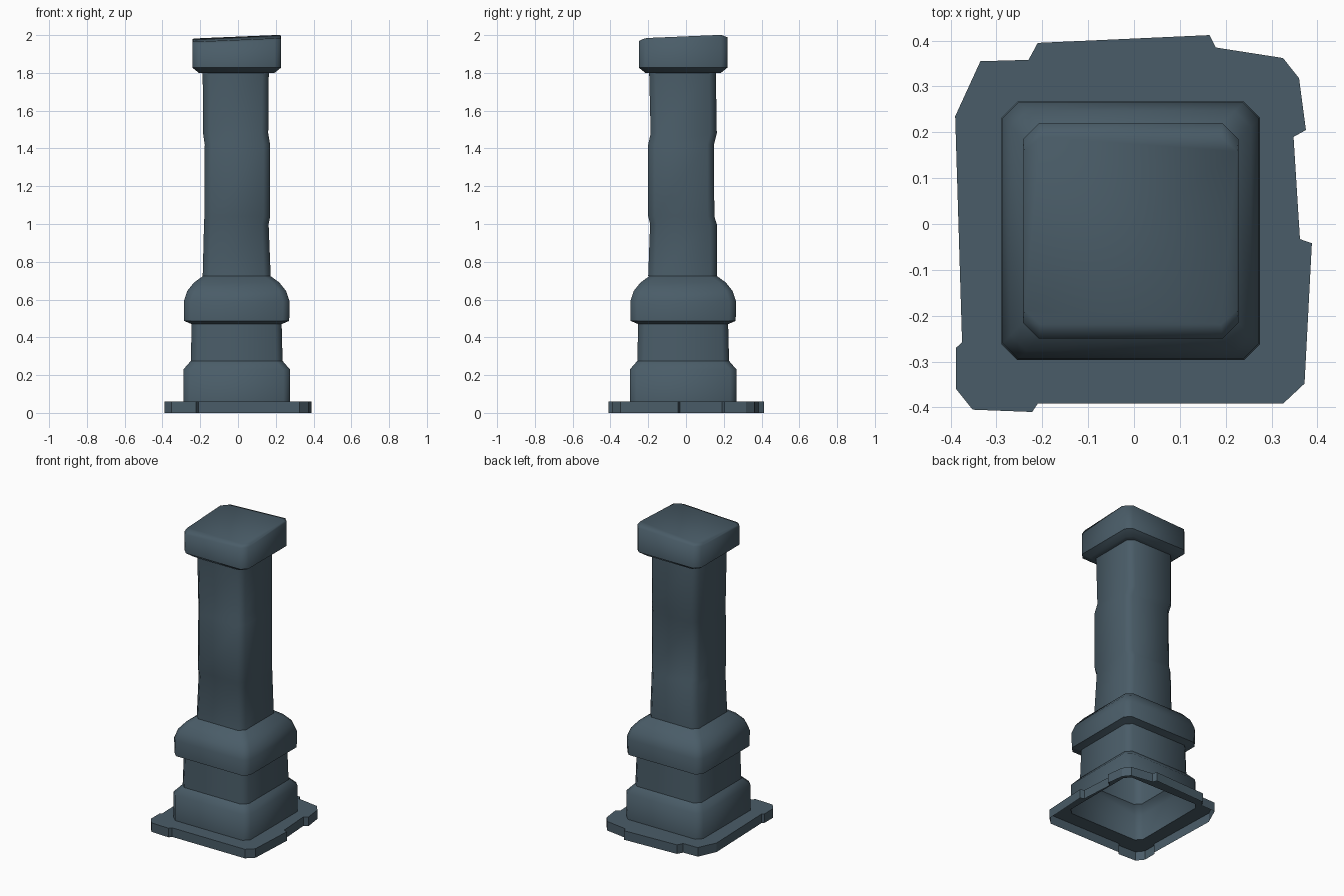
import bpy
import bmesh
from math import radians
from mathutils import Vector

default_cube = bpy.data.objects.get("Cube")
if default_cube:
    bpy.data.objects.remove(default_cube, do_unlink=True)

# Shared stone colour
STONE_COLOUR = (0.068, 0.108, 0.138, 1.0)
stone = bpy.data.materials.new("blue_grey_stone")
stone.use_nodes = True
stone.diffuse_color = STONE_COLOUR
shader = stone.node_tree.nodes["Principled BSDF"]
shader.inputs["Base Color"].default_value = STONE_COLOUR
shader.inputs["Roughness"].default_value = 0.8

CENTRE = Vector((-0.007, -0.015))
CHAMFER = 0.035


def octagon(x_min, x_max, y_min, y_max, chamfer=CHAMFER):
    """Square with cut corners, counter-clockwise."""
    c = chamfer
    return [(x_min + c, y_min), (x_max - c, y_min), (x_max, y_min + c), (x_max, y_max - c),
            (x_max - c, y_max), (x_min + c, y_max), (x_min, y_max - c), (x_min, y_min + c)]


def square(half):
    """Cut-cornered square about the pillar's axis."""
    return octagon(CENTRE.x - half, CENTRE.x + half, CENTRE.y - half, CENTRE.y + half)


def finish(name, bm, angle):
    mesh = bpy.data.meshes.new(name)
    bm.to_mesh(mesh)
    bm.free()
    mesh.materials.append(stone)
    obj = bpy.data.objects.new(name, mesh)
    bpy.context.collection.objects.link(obj)
    bpy.ops.object.select_all(action="DESELECT")
    obj.select_set(True)
    bpy.context.view_layer.objects.active = obj
    if angle:
        bpy.ops.object.shade_smooth_by_angle(angle=radians(angle))
    return obj


def loft(name, rings, angle=50, capped=False):
    """Skin a stack of rings, each a list of 3D points."""
    bm = bmesh.new()
    loops = [[bm.verts.new(p) for p in ring] for ring in rings]
    for low, high in zip(loops, loops[1:]):
        for i in range(len(low)):
            j = (i + 1) % len(low)
            bm.faces.new((low[i], low[j], high[j], high[i]))
    if capped:
        bm.faces.new(loops[-1])
    return finish(name, bm, angle)


def level(outline, z):
    return [(x, y, z) for x, y in outline]


def profile(*steps):
    """Rings from (height, half width) steps."""
    return [level(square(half), z) for z, half in steps]


# Chipped paving slab, open underneath
SLAB_TOP = 0.06
slab_outline = [
    (-0.39, 0.235), (-0.375, -0.258), (-0.388, -0.27), (-0.388, -0.36), (-0.352, -0.405),
    (-0.222, -0.41), (-0.21, -0.392), (0.325, -0.392), (0.372, -0.348), (0.388, -0.042),
    (0.362, -0.033), (0.348, 0.19), (0.375, 0.205), (0.36, 0.318), (0.325, 0.362),
    (0.178, 0.385), (0.165, 0.412), (-0.21, 0.395), (-0.23, 0.358), (-0.335, 0.355)]
bm = bmesh.new()


def edge_loop(outline):
    verts = [bm.verts.new(p) for p in level(outline, SLAB_TOP)]
    edges = [bm.edges.new((a, b)) for a, b in zip(verts, verts[1:] + verts[:1])]
    return verts, edges


rim, rim_edges = edge_loop(slab_outline)
hole, hole_edges = edge_loop(square(0.282))
bmesh.ops.triangle_fill(bm, edges=rim_edges + hole_edges, use_beauty=True, normal=(0, 0, 1))
for face in bm.faces:
    face.normal_update()
    if face.normal.z < 0:
        face.normal_flip()
foot = [bm.verts.new((v.co.x, v.co.y, 0)) for v in rim]
for i in range(len(rim)):
    j = (i + 1) % len(rim)
    bm.faces.new((foot[i], foot[j], rim[j], rim[i]))
finish("base_slab", bm, 0)

# Plinth, neck and rounded collar
loft("plinth", profile((SLAB_TOP, 0.282), (0.23, 0.282), (0.275, 0.243)))
loft("neck", profile((0.275, 0.243), (0.47, 0.238)))
loft("collar_underside", profile((0.47, 0.238), (0.487, 0.278)))
loft("collar", profile((0.487, 0.278), (0.59, 0.28), (0.645, 0.262), (0.69, 0.226), (0.725, 0.178)))

# Worn shaft: height, then x and y limits
shaft_levels = [
    (0.725, -0.187, 0.173, -0.2, 0.163),
    (1.0, -0.18, 0.162, -0.19, 0.163),
    (1.04, -0.178, 0.17, -0.2, 0.15),
    (1.42, -0.176, 0.17, -0.2, 0.148),
    (1.48, -0.185, 0.16, -0.187, 0.163),
    (1.8, -0.187, 0.163, -0.195, 0.158)]
loft("shaft", [level(octagon(*limits), z) for z, *limits in shaft_levels])

# Capital with a slightly tilted top
loft("capital_underside", profile((1.8, 0.17), (1.8, 0.2), (1.828, 0.235)), angle=30)


def tilted(outline, z):
    return [(x, y, z + 0.042 * (x - CENTRE.x + y - CENTRE.y)) for x, y in outline]


side = square(0.235)
top = [(x, CENTRE.y + (y - CENTRE.y) * 0.88) for x, y in square(0.232)]
loft("capital", [level(side, 1.828), tilted(side, 1.97), tilted(top, 1.983)],
     angle=100, capped=True)
